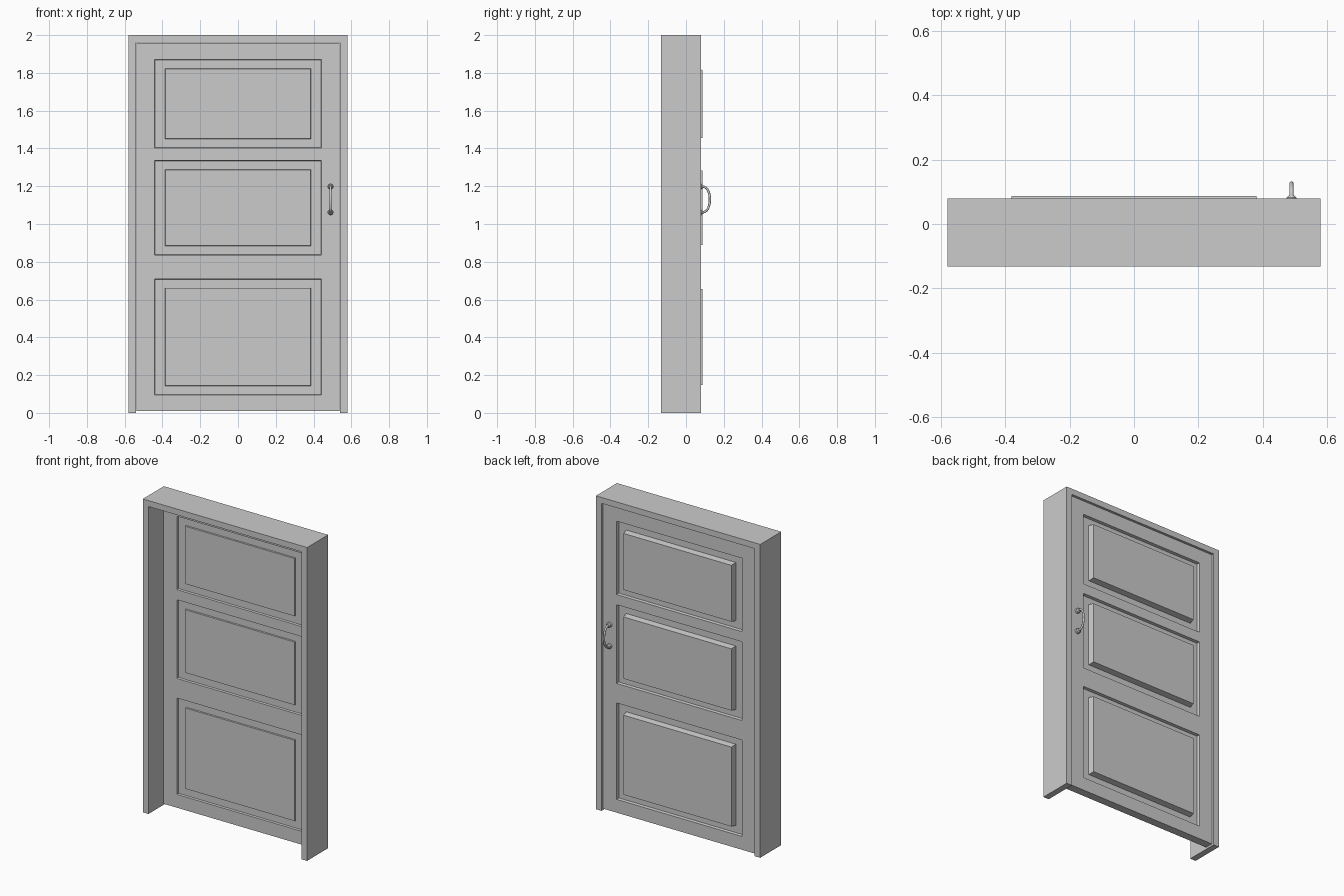
import bpy, bmesh, math
from mathutils import Vector

if "Cube" in bpy.data.objects:
    bpy.data.objects.remove(bpy.data.objects["Cube"])

FACE_B, FACE_F = 0.068, 0.015          # back and front faces of the door leaf
MID = (FACE_B + FACE_F) / 2


def finish(name, bm):
    bmesh.ops.remove_doubles(bm, verts=bm.verts, dist=1e-5)
    bmesh.ops.recalc_face_normals(bm, faces=bm.faces)
    me = bpy.data.meshes.new(name)
    bm.to_mesh(me)
    bm.free()
    ob = bpy.data.objects.new(name, me)
    bpy.context.collection.objects.link(ob)
    return ob


def quad(bm, *pts):
    bm.faces.new([bm.verts.new(p) for p in pts])


# Door frame: U-shaped profile extruded through the wall depth
bm = bmesh.new()
outline = [(-.58, 0), (-.58, 2), (.58, 2), (.58, 0),
           (.54, 0), (.54, 1.962), (-.54, 1.962), (-.54, 0)]
face = bm.faces.new([bm.verts.new((x, -.132, z)) for x, z in outline])
ext = bmesh.ops.extrude_face_region(bm, geom=[face])
verts = [g for g in ext["geom"] if isinstance(g, bmesh.types.BMVert)]
bmesh.ops.translate(bm, verts=verts, vec=(0, .212, 0))
finish("door_frame", bm)


# Door leaf: grid of stiles and rails with three recessed, raised-field panels
def panel(bm, x0, x1, z0, z1, face_y, recess_y, field_y, slope):
    def rect(ix, iz, y):
        return [(x0 + ix, y, z0 + iz), (x1 - ix, y, z0 + iz),
                (x1 - ix, y, z1 - iz), (x0 + ix, y, z1 - iz)]
    loops = [rect(0, 0, face_y), rect(.003, .003, recess_y),
             rect(.055, .048, recess_y),
             rect(.055 + slope, .048 + slope, field_y)]
    for a, b in zip(loops, loops[1:]):
        for i in range(4):
            j = (i + 1) % 4
            quad(bm, a[i], a[j], b[j], b[i])
    quad(bm, *loops[-1])


bm = bmesh.new()
xs = [-.537, -.442, .442, .537]
zs = [.01, .095, .71, .835, 1.337, 1.402, 1.87, 1.959]
for y, recess, field, slope in ((FACE_B, .05, .087, .006),
                                (FACE_F, .027, .019, .002)):
    for i, (x0, x1) in enumerate(zip(xs, xs[1:])):
        for k, (z0, z1) in enumerate(zip(zs, zs[1:])):
            if i == 1 and k % 2:
                panel(bm, x0, x1, z0, z1, y, recess, field, slope)
            else:
                quad(bm, (x0, y, z0), (x1, y, z0), (x1, y, z1), (x0, y, z1))
# leaf edges
for z in (zs[0], zs[-1]):
    for a, b in zip(xs, xs[1:]):
        quad(bm, (a, FACE_F, z), (b, FACE_F, z), (b, FACE_B, z), (a, FACE_B, z))
for x in (xs[0], xs[-1]):
    for a, b in zip(zs, zs[1:]):
        quad(bm, (x, FACE_F, a), (x, FACE_F, b), (x, FACE_B, b), (x, FACE_B, a))
finish("door_leaf", bm)


# Pull handles on both faces: mounting discs, collars and a bowed grip
HX = .49


def cylinder(bm, y0, y1, z, r0, r1, s):
    n = 20
    rings = []
    for y, r in ((y0, r0), (y1, r1)):
        rings.append([bm.verts.new((HX + r * math.cos(2 * math.pi * i / n),
                                    MID + s * y,
                                    z + r * math.sin(2 * math.pi * i / n)))
                      for i in range(n)])
    for i in range(n):
        j = (i + 1) % n
        bm.faces.new((rings[0][i], rings[0][j], rings[1][j], rings[1][i]))
    bm.faces.new(rings[0])
    bm.faces.new(rings[1])


def handle(side, s):
    half = FACE_B - MID
    bm = bmesh.new()
    for z in (1.062, 1.198):
        cylinder(bm, half - .002, half + .014, z, .016, .016, s)
        cylinder(bm, half + .014, half + .021, z, .014, .009, s)
    # swept round bar along a bowed path
    n, m = 24, 12
    prev = None
    for i in range(n + 1):
        t = math.pi * i / n
        c = Vector((HX, MID + s * (half + .016 + .0425 * math.sin(t) ** .8),
                    1.13 - .068 * math.cos(t)))
        nrm = Vector((0, s * math.sin(t), -math.cos(t)))
        ring = [bm.verts.new(c + .0062 * (nrm * math.cos(2 * math.pi * k / m)
                + Vector((1, 0, 0)) * math.sin(2 * math.pi * k / m)))
                for k in range(m)]
        if prev:
            for k in range(m):
                j = (k + 1) % m
                bm.faces.new((prev[k], prev[j], ring[j], ring[k]))
        else:
            bm.faces.new(ring)
        prev = ring
    bm.faces.new(prev)
    ob = finish(side + "_handle", bm)
    bpy.ops.object.select_all(action='DESELECT')
    ob.select_set(True)
    bpy.context.view_layer.objects.active = ob
    bpy.ops.object.shade_smooth_by_angle(angle=math.radians(35))


handle("back", 1)
handle("front", -1)
